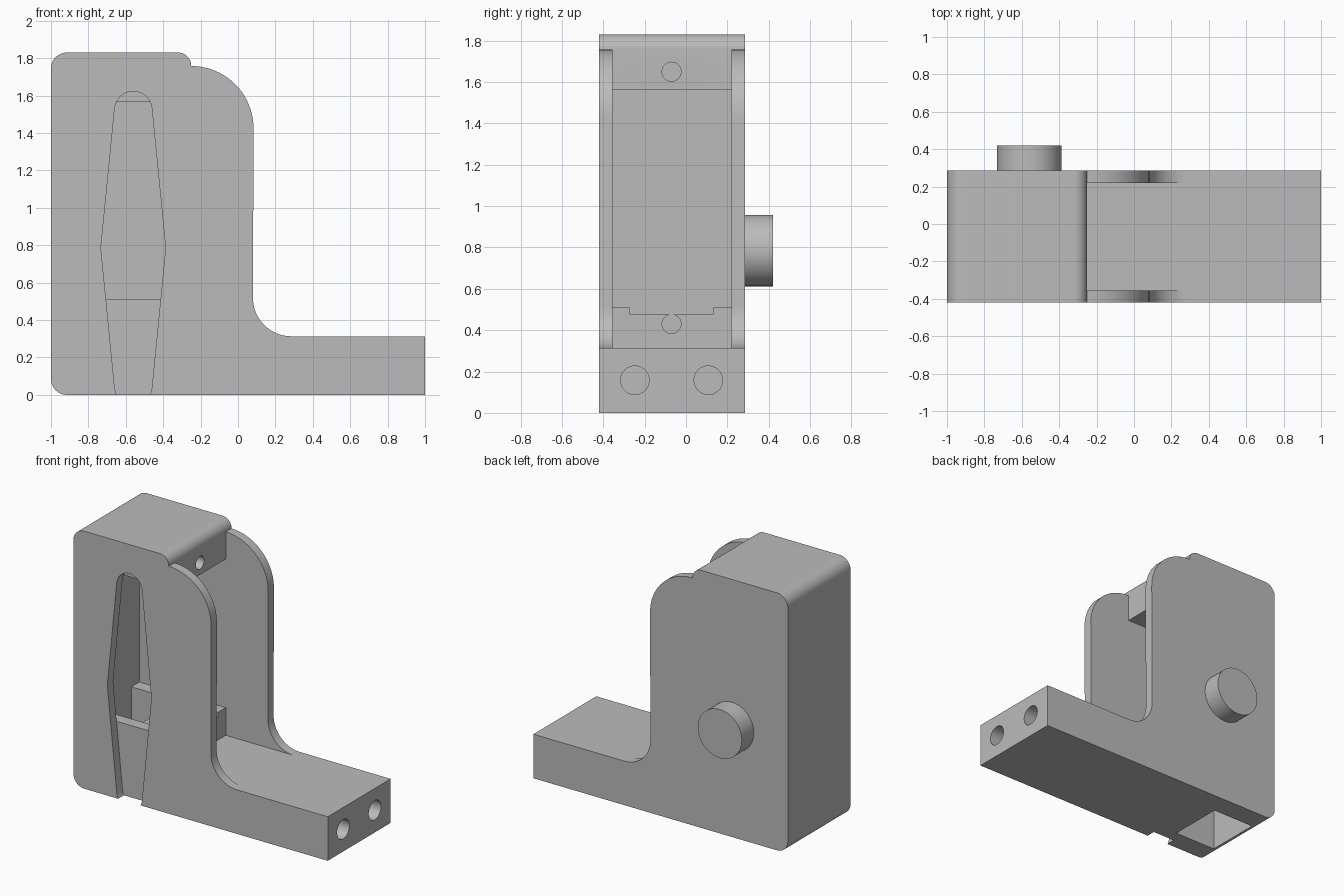
import bpy, bmesh
from math import pi, sin, cos, radians
from mathutils import Matrix

cube = bpy.data.objects.get("Cube")
if cube:
    bpy.data.objects.remove(cube, do_unlink=True)

grey = bpy.data.materials.new("plain grey")
grey.use_nodes = True
grey.diffuse_color = (0.5, 0.5, 0.5, 1)
grey.node_tree.nodes["Principled BSDF"].inputs["Base Color"].default_value = (0.5, 0.5, 0.5, 1)

FRONT, BACK = -0.42, 0.285              # outer faces of the side walls
IN_FRONT, IN_BACK = -0.355, 0.22        # inner faces of the side walls
STEP = -0.25                            # front of the upper and lower blocks


def finish(bm, name):
    bmesh.ops.recalc_face_normals(bm, faces=bm.faces)
    mesh = bpy.data.meshes.new(name)
    bm.to_mesh(mesh)
    bm.free()
    obj = bpy.data.objects.new(name, mesh)
    obj.data.materials.append(grey)
    bpy.context.collection.objects.link(obj)
    return obj


def arc(cx, cz, r, start, end, steps=12):
    angles = [radians(start + (end - start) * i / steps) for i in range(steps + 1)]
    return [(cx + r * cos(a), cz + r * sin(a)) for a in angles]


def extrude_profile(name, points, y0, y1):
    bm = bmesh.new()
    face = bm.faces.new([bm.verts.new((x, y0, z)) for x, z in points])
    grown = bmesh.ops.extrude_face_region(bm, geom=[face])["geom"]
    verts = [v for v in grown if isinstance(v, bmesh.types.BMVert)]
    bmesh.ops.translate(bm, verts=verts, vec=(0, y1 - y0, 0))
    return finish(bm, name)


def box(name, x0, x1, y0, y1, z0, z1):
    return extrude_profile(name, [(x0, z0), (x1, z0), (x1, z1), (x0, z1)], y0, y1)


def rod(name, axis, centre, r1, r2, length):
    """Cylinder or cone; r2 is the radius at the positive end of the axis."""
    bm = bmesh.new()
    turn = Matrix.Rotation(pi / 2, 4, 'Y') if axis == 'X' else Matrix.Rotation(-pi / 2, 4, 'X')
    bmesh.ops.create_cone(bm, cap_ends=True, segments=40, radius1=r1, radius2=r2,
                          depth=length, matrix=Matrix.Translation(centre) @ turn)
    bmesh.ops.remove_doubles(bm, verts=bm.verts, dist=0.00001)
    return finish(bm, name)


def cut(target, cutter, operation='DIFFERENCE'):
    cutter.hide_render = True
    mod = target.modifiers.new(cutter.name, 'BOOLEAN')
    mod.operation, mod.solver, mod.object = operation, 'EXACT', cutter
    bpy.context.view_layer.objects.active = target
    bpy.ops.object.modifier_apply(modifier=mod.name)
    bpy.data.objects.remove(cutter, do_unlink=True)


# Housing: rounded upright with a long foot
outline = (arc(-0.915, 0.085, 0.085, 180, 270) + [(1, 0), (1, 0.313)]
           + arc(0.285, 0.518, 0.205, 270, 180)
           + arc(STEP, 1.425, 0.333, 0, 90, 20)
           + arc(-0.32, 1.76, 0.07, 0, 90)
           + arc(-0.915, 1.745, 0.085, 90, 180))
# Drop the doubled point where the shoulder meets the top block
outline = [p for i, p in enumerate(outline)
           if abs(p[0] - outline[i - 1][0]) + abs(p[1] - outline[i - 1][1]) > 0.004]
housing = extrude_profile("housing", outline, FRONT, BACK)

# Open channel between the side walls, with the inner chamber behind it
cut(housing, extrude_profile("channel", [
    (STEP, 0.313), (0.6, 0.313), (0.6, 1.9), (STEP, 1.9), (STEP, 1.565),
    (-0.93, 1.565), (-0.93, 0.51), (STEP, 0.51)], IN_FRONT, IN_BACK))

# Well through the floor and the shallow groove leading to it
cut(housing, box("well", -0.93, -0.6, -0.27, 0.13, -0.1, 0.6))
cut(housing, box("groove", -0.65, -0.2, -0.27, 0.13, 0.475, 0.6))

# Tapered slot in the front wall
slot = (arc(-0.56, 1.523, 0.1, 10, 170) + [(-0.733, 0.785)]
        + arc(-0.56, 0.047, 0.1, 190, 350) + [(-0.387, 0.785)])
cut(housing, extrude_profile("slot", slot, FRONT - 0.1, IN_FRONT))

# Guide holes in the upper and lower blocks
cut(housing, rod("upper_guide_hole", 'X', (-0.35, -0.07, 1.65), 0.046, 0.046, 0.5))
cut(housing, rod("lower_guide_hole", 'X', (-0.42, -0.07, 0.43), 0.046, 0.046, 0.44))

# Drilled screw holes with pointed ends in the foot
for side, y in (("front", -0.247), ("back", 0.108)):
    drill = rod(side + "_drill", 'X', (0.85, y, 0.158), 0.069, 0.069, 0.5)
    cut(drill, rod(side + "_tip", 'X', (0.58, y, 0.158), 0, 0.069, 0.04), 'UNION')
    cut(housing, drill)

# Round boss on the back
boss = rod("back_boss", 'Y', (-0.56, 0.347, 0.785), 0.173, 0.173, 0.146)

for obj in (housing, boss):
    bpy.ops.object.select_all(action='DESELECT')
    obj.select_set(True)
    bpy.context.view_layer.objects.active = obj
    bpy.ops.object.shade_smooth_by_angle(angle=radians(30))
